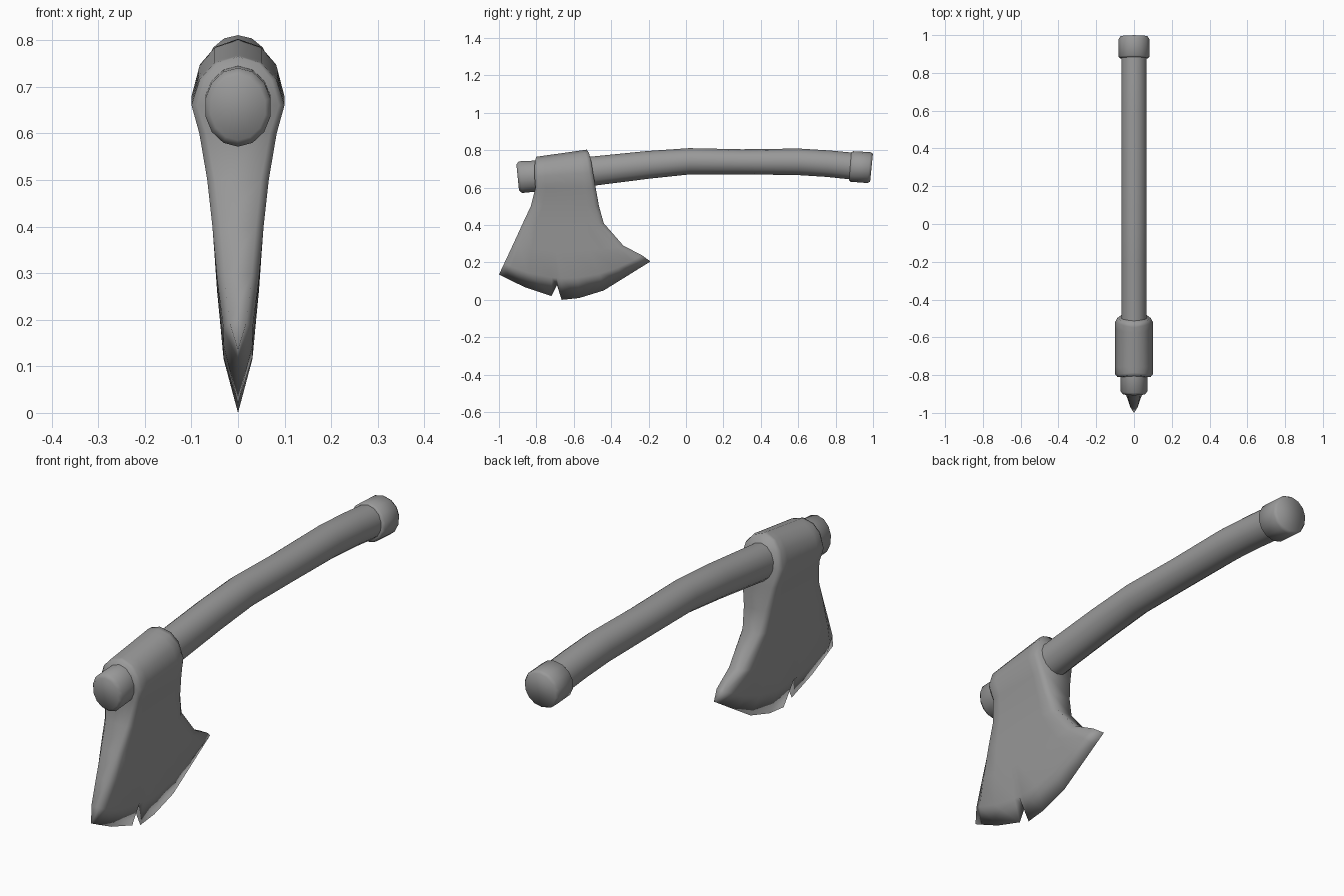
import bpy, bmesh, math
from mathutils import Vector

if "Cube" in bpy.data.objects:
    bpy.data.objects.remove(bpy.data.objects["Cube"])

# dark grey shared by every part
grey = bpy.data.materials.new("dark_grey")
grey.diffuse_color = (0.32, 0.32, 0.32, 1)
grey.use_nodes = True
grey.node_tree.nodes["Principled BSDF"].inputs["Base Color"].default_value = grey.diffuse_color


def finish(bm, name, angle):
    bmesh.ops.remove_doubles(bm, verts=bm.verts[:], dist=0.0005)
    bmesh.ops.recalc_face_normals(bm, faces=bm.faces[:])
    mesh = bpy.data.meshes.new(name)
    bm.to_mesh(mesh)
    bm.free()
    mesh.materials.append(grey)
    ob = bpy.data.objects.new(name, mesh)
    bpy.context.collection.objects.link(ob)
    bpy.ops.object.select_all(action='DESELECT')
    ob.select_set(True)
    bpy.context.view_layer.objects.active = ob
    bpy.ops.object.shade_smooth_by_angle(angle=math.radians(angle))
    return ob


def sweep(name, path, sides=14, angle=65):
    """Rings along a path of (y, z, half width, half height, slope)."""
    bm = bmesh.new()
    rings = []
    for y, z, rx, rz, slope in path:
        up = Vector((0, -slope, 1)).normalized()
        ring = []
        for k in range(sides):
            a = 2 * math.pi * k / sides
            ring.append(bm.verts.new(Vector((rx * math.sin(a), y, z)) + up * rz * math.cos(a)))
        rings.append(ring)
    for a, b in zip(rings, rings[1:]):
        for k in range(sides):
            n = (k + 1) % sides
            bm.faces.new((a[k], a[n], b[n], b[k]))
    bm.faces.new(rings[0])
    bm.faces.new(rings[-1])
    return finish(bm, name, angle)


# curved wooden handle, with the thicker nub poking out in front of the head
sweep("handle", [
    (-0.90, 0.655, 0.060, 0.070, 0.10),
    (-0.885, 0.656, 0.072, 0.085, 0.10),
    (-0.80, 0.662, 0.072, 0.083, 0.12),
    (-0.50, 0.688, 0.068, 0.078, 0.11),
    (-0.20, 0.722, 0.068, 0.074, 0.10),
    (0.02, 0.741, 0.068, 0.070, 0.04),
    (0.30, 0.738, 0.068, 0.067, 0.0),
    (0.60, 0.738, 0.068, 0.071, -0.04),
    (0.76, 0.728, 0.068, 0.071, -0.09),
    (0.92, 0.712, 0.068, 0.072, -0.10)])

# end cap of the handle
sweep("handle_end_cap", [
    (0.878, 0.714, 0.074, 0.074, -0.08),
    (0.886, 0.713, 0.083, 0.082, -0.08),
    (0.978, 0.707, 0.083, 0.083, -0.10),
    (0.992, 0.706, 0.074, 0.075, -0.10)])

# cutting edge, notch included, as (y, z)
edge = [(-1.0, .135), (-.96, .115), (-.86, .067), (-.72, .02), (-.69, .08), (-.665, 0),
        (-.57, .01), (-.44, .05), (-.335, .115), (-.245, .171), (-.19, .205)]
cols = [(y + 1) / 0.81 for y, z in edge]

# head rows from the top down: front y, z, back y, z, half thickness, sag, end thinning
rows = [
    (-.80, .765, -.53, .803, 0, 0, 1),
    (-.805, .750, -.52, .787, .050, 0, .9),
    (-.81, .715, -.508, .75, .082, 0, .88),
    (-.81, .66, -.497, .68, .100, 0, .88),
    (-.805, .60, -.483, .60, .083, 0, .82),
    (-.83, .50, -.465, .50, .066, 0, .75),
    (-.877, .40, -.44, .41, .055, 0, .7),
    (-.925, .295, -.335, .29, .045, .03, .65),
    (-.972, .195, -.235, .238, .031, .10, .6)]

bm = bmesh.new()
for side in (1, -1):
    grid = []
    for fy, fz, by, bz, half, sag, thin in rows:
        line = []
        for j, u in enumerate(cols):
            x = half * (thin if j in (0, len(cols) - 1) else 1)
            z = fz + (bz - fz) * u - sag * 4 * u * (1 - u)
            line.append(bm.verts.new((side * x, fy + (by - fy) * u, z)))
        grid.append(line)
    grid.append([bm.verts.new((0, y, z)) for y, z in edge])
    for a, b in zip(grid, grid[1:]):
        for j in range(len(cols) - 1):
            bm.faces.new((a[j], a[j + 1], b[j + 1], b[j]))

# front and back walls of the head; the end rows close to a point
for fb in (0, 1):
    wall = []
    for row in rows:
        y, z, half, thin = row[2 * fb], row[2 * fb + 1], row[4], row[6]
        wall.append([Vector((s * half * thin, y, z)) for s in (1, -1)])
    wall.append([Vector((0, *edge[-fb]))])
    wall[0] = wall[0][:1]
    for a, b in zip(wall, wall[1:]):
        bm.faces.new([bm.verts.new(v) for v in a + b[::-1]])
finish(bm, "axe_head", 180)
